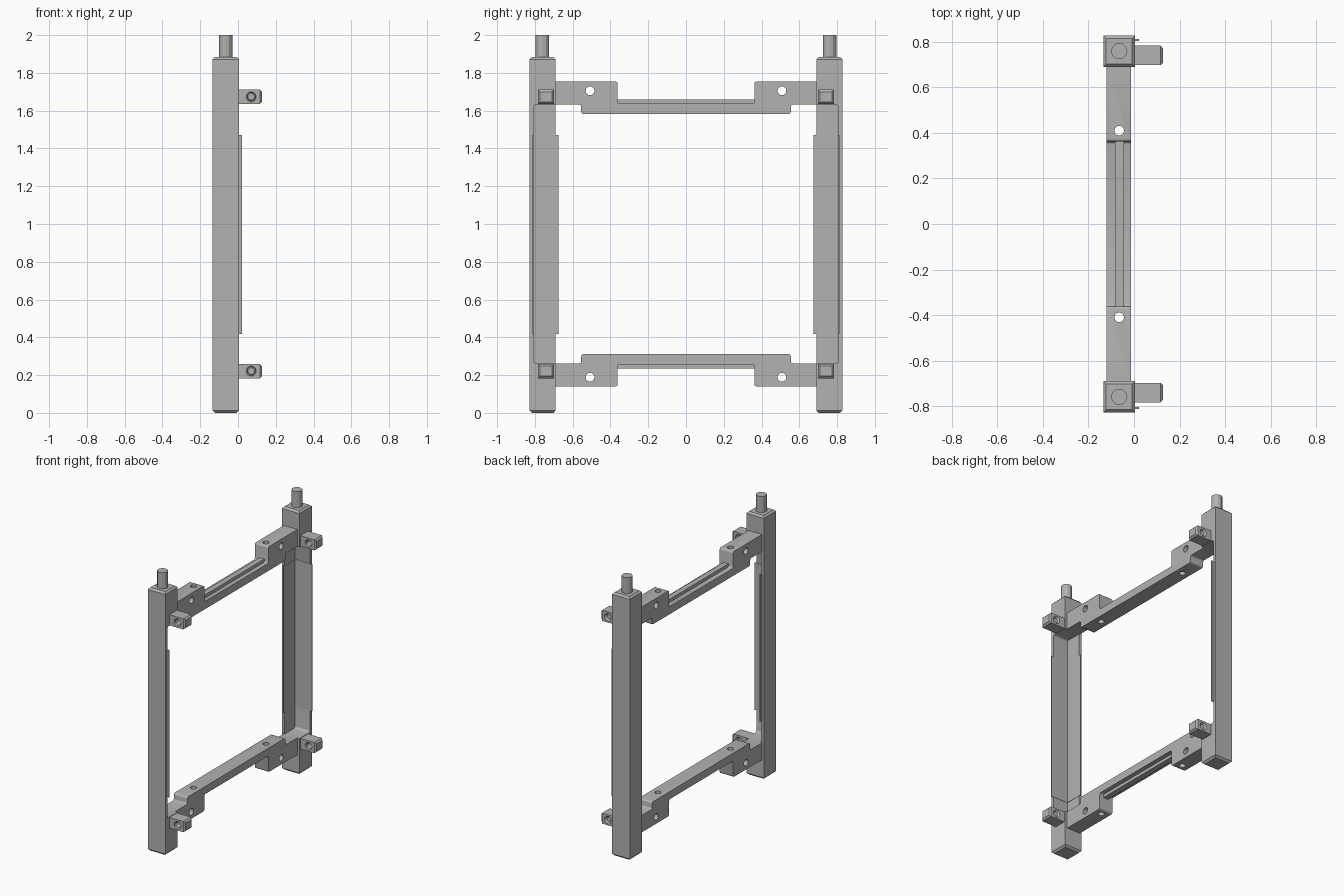
import bpy, bmesh, math
from mathutils import Vector, Matrix

cube = bpy.data.objects.get("Cube")
if cube:
    bpy.data.objects.remove(cube, do_unlink=True)

GREY = (0.45, 0.45, 0.45, 1)
metal = bpy.data.materials.new("plain grey")
metal.use_nodes = True
metal.diffuse_color = GREY
metal.node_tree.nodes["Principled BSDF"].inputs["Base Color"].default_value = GREY

MID = 0.947      # height of the mirror plane between the rails
CX = -0.065      # centre line of posts and rails


def finish(bm, name):
    bmesh.ops.recalc_face_normals(bm, faces=bm.faces)
    mesh = bpy.data.meshes.new(name)
    bm.to_mesh(mesh)
    bm.free()
    mesh.materials.append(metal)
    ob = bpy.data.objects.new(name, mesh)
    bpy.context.collection.objects.link(ob)
    return ob


def bevel(bm, edges, width, segments=1):
    bmesh.ops.bevel(bm, geom=list(edges), offset=width, segments=segments,
                    profile=0.5, affect='EDGES')


def along(edge, axis):
    d = edge.verts[1].co - edge.verts[0].co
    return abs(d[axis]) > 0.99 * d.length


def box(name, x, y, z, pick=None, width=0, segments=1):
    """Box from three ranges; pick chooses the edges to bevel."""
    bm = bmesh.new()
    bmesh.ops.create_cube(bm, size=1)
    for v in bm.verts:
        v.co = Vector([(r[0] + r[1]) / 2 + c * abs(r[1] - r[0])
                       for c, r in zip(v.co, (x, y, z))])
    if pick:
        bevel(bm, [e for e in bm.edges if pick(e)], width, segments)
    return finish(bm, name)


def rod(name, centre, axis, r1, r2, length, sides=24):
    """Cylinder or cone centred on a point, along x, y or z."""
    bm = bmesh.new()
    turn = {'X': Matrix.Rotation(math.pi / 2, 4, 'Y'),
            'Y': Matrix.Rotation(math.pi / 2, 4, 'X'), 'Z': Matrix()}[axis]
    bmesh.ops.create_cone(bm, cap_ends=True, segments=sides, radius1=r1, radius2=r2,
                          depth=length, matrix=Matrix.Translation(centre) @ turn)
    return finish(bm, name)


def cut(ob, cutters):
    """Subtract the cutters, then discard them."""
    bpy.context.view_layer.objects.active = ob
    for c in cutters:
        c.hide_render = True
        mod = ob.modifiers.new("cut", 'BOOLEAN')
        mod.operation, mod.solver, mod.object = 'DIFFERENCE', 'EXACT', c
        bpy.ops.object.modifier_apply(modifier=mod.name)
        bpy.data.objects.remove(c, do_unlink=True)


def smooth(ob):
    bpy.ops.object.select_all(action='DESELECT')
    ob.select_set(True)
    bpy.context.view_layer.objects.active = ob
    bpy.ops.object.shade_smooth_by_angle(angle=math.radians(35))


# Posts: square bars opened to an angle section between the rails
for s, side in ((-1, "front"), (1, "back")):
    post = box(side + "_post", (-0.135, 0.005), (s * 0.69, s * 0.828), (0, 1.885),
               lambda e: not along(e, 2), 0.013)
    recess = box("recess_cutter", (-0.113, 0.1), (s * 0.5, s * 0.807), (0.262, 1.632),
                 lambda e: along(e, 0), 0.015, 3)
    cut(post, [recess])
    smooth(post)

    # Thin lining plates whose lips stand out past the post
    box(side + "_outer_lining", (-0.118, 0.022), (s * 0.805, s * 0.812), (0.417, 1.47))
    box(side + "_inner_lining", (-0.118, -0.111), (s * 0.675, s * 0.812), (0.417, 1.47))

    # Locating pin on top
    pin = rod(side + "_pin", (CX, s * 0.76, 1.935), 'Z', 0.036, 0.036, 0.13, 12)

    # Drilled lugs, upper and lower
    for flip, level in ((1, "upper"), (-1, "lower")):
        zc = MID + flip * 0.726
        lug = box(f"{side}_{level}_lug", (0.0, 0.127), (s * 0.698, s * 0.784),
                  (zc - 0.038, zc + 0.038),
                  lambda e: min(v.co.x for v in e.verts) > 0.1, 0.011)
        yc = s * 0.741
        drills = [rod("lug_drill", (0.07, yc, zc), 'Y', 0.021, 0.021, 0.3)]
        for d in (-1, 1):
            # countersinks narrow toward the lug's middle
            wide, thin = 0.033, 0.017
            r = (wide, thin) if d < 0 else (thin, wide)
            drills.append(rod("sink", (0.07, yc + d * 0.041, zc), 'Y', r[1], r[0], 0.02))
        cut(lug, drills)
        smooth(lug)

# Rails: one stepped profile, flipped for the lower rail
half = [(0.70, 1.632), (0.70, 1.754), (0.362, 1.754), (0.362, 1.637)]
low = [(0.555, 1.582), (0.555, 1.632)]
outline = half + [(-y, z) for y, z in reversed(half)] \
    + [(-y, z) for y, z in reversed(low)] + low

for flip, level in ((1, "upper"), (-1, "lower")):
    def height(z):
        return MID + flip * (z - MID)

    bm = bmesh.new()
    face = bm.faces.new([bm.verts.new((-0.12, y, height(z))) for y, z in outline])
    ext = bmesh.ops.extrude_face_region(bm, geom=[face])
    bmesh.ops.translate(bm, vec=(0.107, 0, 0),
                        verts=[g for g in ext["geom"] if isinstance(g, bmesh.types.BMVert)])
    bevel(bm, [e for e in bm.edges if along(e, 0) and abs(e.verts[0].co.y) < 0.69],
          0.012, 3)
    rail = finish(bm, level + "_rail")
    drills = []
    for s in (-1, 1):
        drills.append(rod("cross_drill", (CX, s * 0.508, height(1.705)), 'X',
                          0.023, 0.023, 0.3))
        drills.append(rod("down_drill", (CX, s * 0.41, height(1.67)), 'Z',
                          0.021, 0.021, 0.4))
    cut(rail, drills)
    smooth(rail)

    # Raised guide rib along the middle of the rail
    box(level + "_rail_rib", (-0.083, -0.044), (-0.362, 0.362),
        sorted((height(1.63), height(1.659))))
